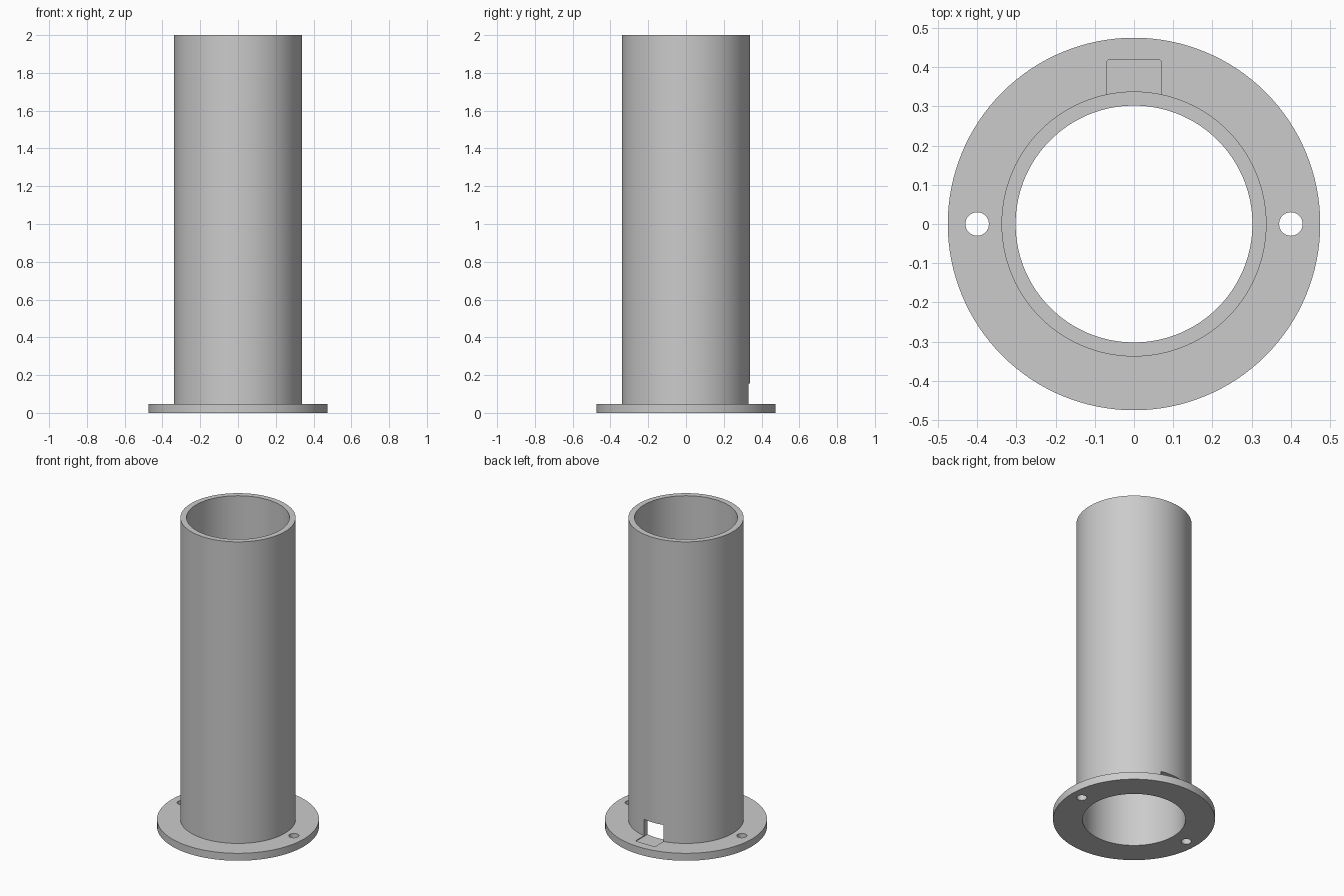
import bpy, bmesh
from math import radians, tau
from mathutils import Vector

if "Cube" in bpy.data.objects:
    bpy.data.objects.remove(bpy.data.objects["Cube"], do_unlink=True)

BORE, TUBE, FLANGE = 0.302, 0.338, 0.475
THICK, HEIGHT = 0.048, 2.0
SEGMENTS = 128

grey = bpy.data.materials.new("plain grey")
grey.use_nodes = True
grey.diffuse_color = (0.6, 0.6, 0.6, 1)
grey.node_tree.nodes["Principled BSDF"].inputs["Base Color"].default_value = (0.6, 0.6, 0.6, 1)


def add_object(name, bm):
    bmesh.ops.recalc_face_normals(bm, faces=bm.faces)
    mesh = bpy.data.meshes.new(name)
    bm.to_mesh(mesh)
    bm.free()
    mesh.materials.append(grey)
    obj = bpy.data.objects.new(name, mesh)
    bpy.context.collection.objects.link(obj)
    return obj


def cut(target, cutter):
    cutter.hide_render = True
    mod = target.modifiers.new("cut", 'BOOLEAN')
    mod.operation = 'DIFFERENCE'
    mod.solver = 'EXACT'
    mod.object = cutter
    bpy.context.view_layer.objects.active = target
    bpy.ops.object.modifier_apply(modifier=mod.name)
    bpy.data.objects.remove(cutter, do_unlink=True)


# Tube and flange as one turned profile
bm = bmesh.new()
profile = [(BORE, 0), (FLANGE, 0), (FLANGE, THICK), (TUBE, THICK), (TUBE, HEIGHT), (BORE, HEIGHT)]
verts = [bm.verts.new((r, 0, z)) for r, z in profile]
edges = [bm.edges.new((a, b)) for a, b in zip(verts, verts[1:] + verts[:1])]
bmesh.ops.spin(bm, geom=verts + edges, axis=(0, 0, 1), cent=(0, 0, 0),
               steps=SEGMENTS, angle=tau, use_merge=False)
bmesh.ops.remove_doubles(bm, verts=bm.verts, dist=1e-5)
tube = add_object("flanged_tube", bm)

# Screw holes on both sides of the flange
for side in (-1, 1):
    bm = bmesh.new()
    bmesh.ops.create_cone(bm, cap_ends=True, segments=32, radius1=0.03, radius2=0.03, depth=0.3)
    bmesh.ops.translate(bm, verts=bm.verts, vec=(side * 0.4, 0, 0))
    cut(tube, add_object("screw_hole_cutter", bm))

# Cable opening at the back, with a shallow recess in the flange
low, high, near, far = Vector((-0.07, 0.2, 0.043)), Vector((0.07, 0.418, 0.155)), 0.2, 0.418
bm = bmesh.new()
bmesh.ops.create_cube(bm, size=1)
size = high - low
bmesh.ops.scale(bm, verts=bm.verts, vec=size)
bmesh.ops.translate(bm, verts=bm.verts, vec=(low + high) / 2)
corners = [e for e in bm.edges
           if all(v.co.y > far - 0.001 for v in e.verts)
           and abs(e.verts[0].co.x - e.verts[1].co.x) < 0.001]
bmesh.ops.bevel(bm, geom=corners, offset=0.006, segments=4, profile=0.5, affect='EDGES')
cut(tube, add_object("cable_opening_cutter", bm))

# Smooth walls with sharp rims
bpy.ops.object.select_all(action='DESELECT')
tube.select_set(True)
bpy.context.view_layer.objects.active = tube
bpy.ops.object.shade_smooth_by_angle(angle=radians(30))
